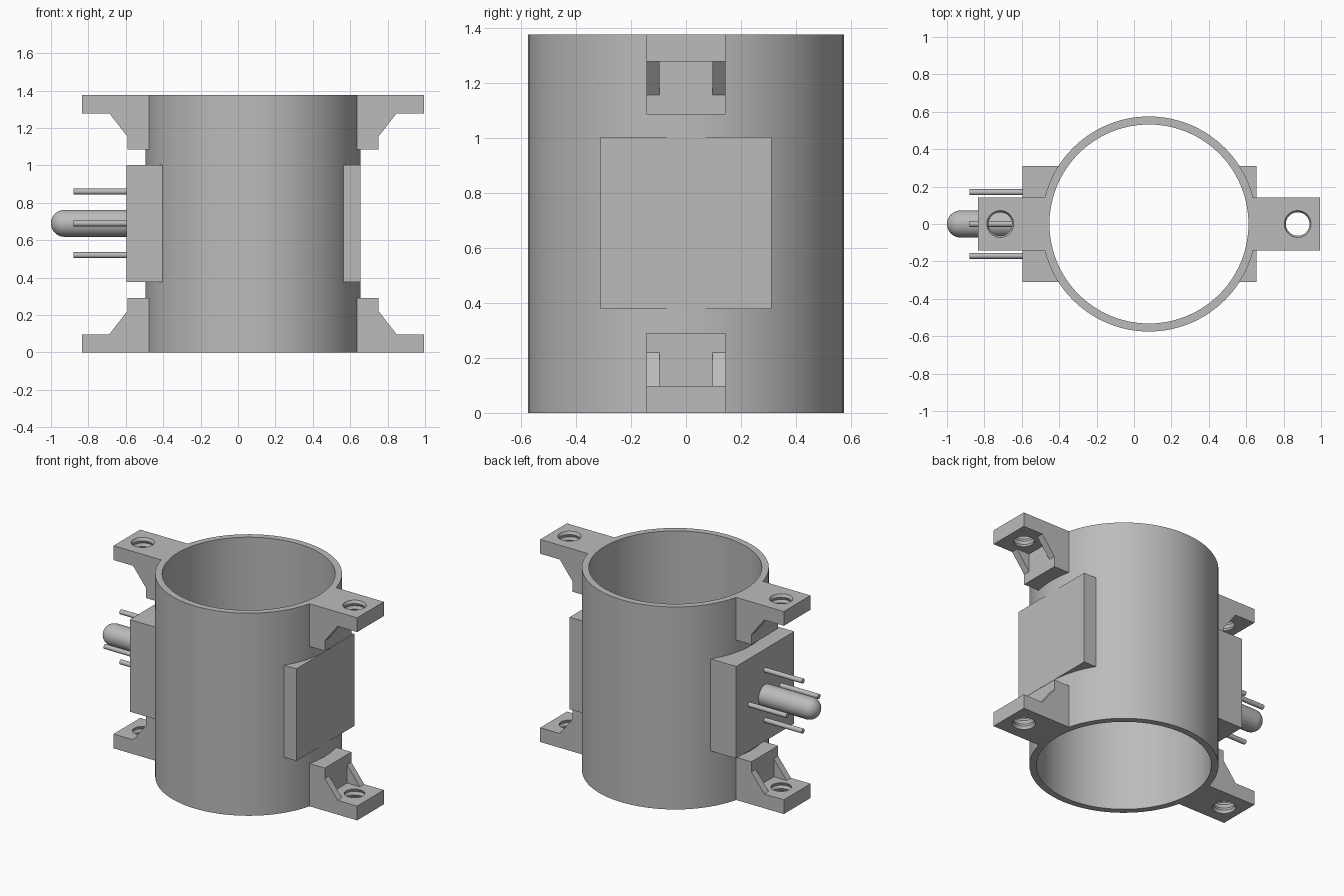
import bpy, bmesh, math
from mathutils import Matrix, Vector

if "Cube" in bpy.data.objects:
    bpy.data.objects.remove(bpy.data.objects["Cube"])

CX, R_OUT, R_IN, H = 0.08, 0.575, 0.532, 1.375
grey = bpy.data.materials.new("grey plastic")
grey.diffuse_color = (0.5, 0.5, 0.5, 1)
grey.use_nodes = True
grey.node_tree.nodes["Principled BSDF"].inputs["Base Color"].default_value = grey.diffuse_color


def finish(name, bm, smooth=True):
    bmesh.ops.recalc_face_normals(bm, faces=bm.faces)
    mesh = bpy.data.meshes.new(name)
    bm.to_mesh(mesh)
    bm.free()
    mesh.materials.append(grey)
    ob = bpy.data.objects.new(name, mesh)
    bpy.context.collection.objects.link(ob)
    if smooth:
        shade(ob)
    return ob


def shade(ob):
    bpy.ops.object.select_all(action='DESELECT')
    ob.select_set(True)
    bpy.context.view_layer.objects.active = ob
    bpy.ops.object.shade_smooth_by_angle(angle=math.radians(30))


def prism(bm, profile, y0, y1):
    """Extrude an (x, z) profile along y."""
    face = bm.faces.new([bm.verts.new((x, y0, z)) for x, z in profile])
    out = bmesh.ops.extrude_face_region(bm, geom=[face])
    bmesh.ops.translate(bm, vec=(0, y1 - y0, 0),
                        verts=[g for g in out['geom'] if isinstance(g, bmesh.types.BMVert)])


def lathe(name, profile, matrix, steps, closed=False, smooth=True):
    """Spin an (r, z) profile around z, then place it with the matrix."""
    bm = bmesh.new()
    vs = [bm.verts.new((r, 0, z)) for r, z in profile]
    n = len(vs)
    edges = [bm.edges.new((vs[i], vs[(i + 1) % n])) for i in range(n if closed else n - 1)]
    bmesh.ops.spin(bm, geom=vs + edges, cent=(0, 0, 0), axis=(0, 0, 1),
                   angle=math.tau, steps=steps, use_duplicate=False)
    bmesh.ops.remove_doubles(bm, verts=bm.verts, dist=1e-5)
    bm.transform(matrix)
    return finish(name, bm, smooth)


def cut(ob, cutter):
    """Subtract the cutter and bake the result."""
    mod = ob.modifiers.new("cut", 'BOOLEAN')
    mod.operation, mod.object, mod.solver = 'DIFFERENCE', cutter, 'EXACT'
    mod.use_self = True
    cutter.hide_render = True
    bpy.context.view_layer.update()
    baked = bpy.data.meshes.new_from_object(ob.evaluated_get(bpy.context.evaluated_depsgraph_get()))
    ob.modifiers.clear()
    ob.data = baked


# Main tube
at_axis = Matrix.Translation((CX, 0, 0))
lathe("tube", [(R_IN, 0), (R_OUT, 0), (R_OUT, H), (R_IN, H)], at_axis, 96, closed=True)

# Cutters: tube core and threaded screw hole
core = lathe("core_cutter", [(0, -1), (0.57, -1), (0.57, 2), (0, 2)], at_axis, 96, smooth=False)
thread = [(0.063 + 0.009 * (i % 2), -0.019 + 0.019 * i) for i in range(8)]
hole = lathe("hole_cutter", [(0, -0.019)] + thread + [(0, thread[-1][1])],
             Matrix.Translation((0.875, 0, 0)), 32, smooth=False)

# Mounting bracket: plate with upright block, and a gusset on each side
bm = bmesh.new()
prism(bm, [(0.55, 0), (0.995, 0), (0.995, 0.097), (0.752, 0.097), (0.752, 0.29), (0.55, 0.29)],
      -0.143, 0.143)
bracket = finish("bracket_lower_right", bm, False)
cut(bracket, core)
cut(bracket, hole)
bm = bmesh.new()
bm.from_mesh(bracket.data)
for s in (-1, 1):
    prism(bm, [(0.752, 0.097), (0.848, 0.097), (0.752, 0.22)], s * 0.096, s * 0.143)
bmesh.ops.recalc_face_normals(bm, faces=bm.faces)
bm.to_mesh(bracket.data)
bm.free()
shade(bracket)

# Mirrored brackets
flip_x = at_axis @ Matrix.Diagonal((-1, 1, 1, 1)) @ at_axis.inverted()
flip_z = Matrix.Translation((0, 0, H)) @ Matrix.Diagonal((1, 1, -1, 1))
for name, m in (("bracket_lower_left", flip_x), ("bracket_upper_right", flip_z),
                ("bracket_upper_left", flip_x @ flip_z)):
    mesh = bracket.data.copy()
    mesh.transform(m)
    if m.determinant() < 0:
        mesh.flip_normals()
    bpy.context.collection.objects.link(bpy.data.objects.new(name, mesh))

# Side pads, hollowed to fit the tube
for name, x0, x1 in (("pad_right", 0.4, 0.656), ("pad_left", -0.595, -0.25)):
    bm = bmesh.new()
    prism(bm, [(x0, 0.377), (x1, 0.377), (x1, 1.002), (x0, 1.002)], -0.311, 0.311)
    cut(finish(name, bm, False), core)

# Round-ended plug pointing to -x
ZC = 0.69
to_left = Matrix.Rotation(-math.pi / 2, 4, 'Y')
dome = [(0.072 * math.cos(a), 0.333 + 0.072 * math.sin(a))
        for a in (math.pi / 2 * i / 10 for i in range(10))]
lathe("plug", [(0, -0.02), (0.072, -0.02)] + dome + [(0, 0.405)],
      Matrix.Translation((-0.595, 0, ZC)) @ to_left, 40)

# Four thin pins around the plug
for i in range(4):
    a = i * math.pi / 2
    pos = Vector((-0.595, 0.17 * math.cos(a), ZC + 0.17 * math.sin(a)))
    lathe(f"pin_{i + 1}", [(0, -0.02), (0.016, -0.02), (0.016, 0.285), (0, 0.285)],
          Matrix.Translation(pos) @ to_left, 20)

for helper in (core, hole):
    bpy.data.objects.remove(helper)
